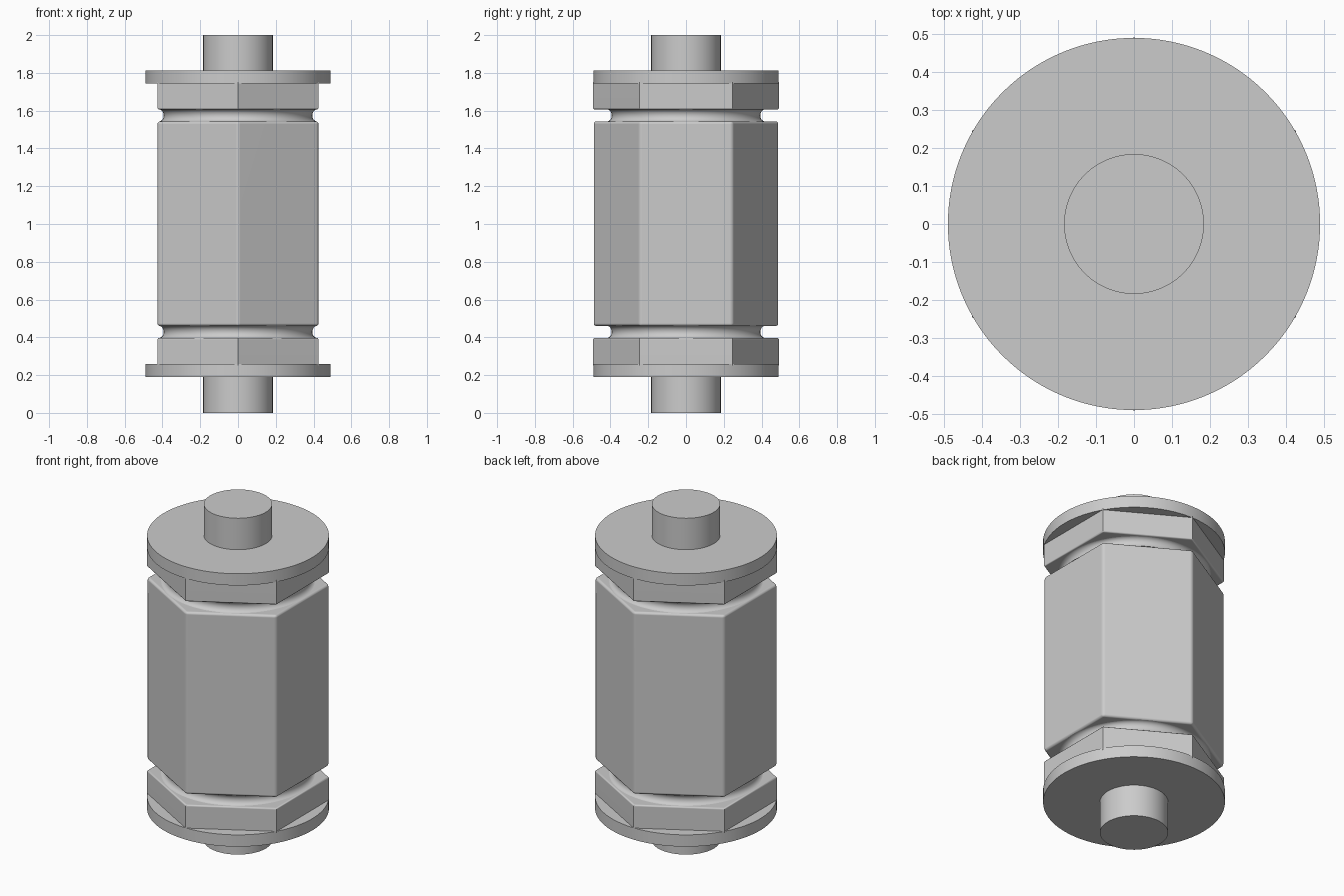
import bpy, bmesh, math

if "Cube" in bpy.data.objects:
    bpy.data.objects.remove(bpy.data.objects["Cube"])

steel = bpy.data.materials.new("steel grey")
steel.diffuse_color = (0.6, 0.6, 0.6, 1)
steel.use_nodes = True
steel.node_tree.nodes["Principled BSDF"].inputs["Base Color"].default_value = steel.diffuse_color


def finish(name, bm):
    """Turn a bmesh into a smooth-by-angle object with crisp flat faces."""
    bmesh.ops.recalc_face_normals(bm, faces=bm.faces)
    mesh = bpy.data.meshes.new(name)
    bm.to_mesh(mesh)
    bm.free()
    mesh.materials.append(steel)
    ob = bpy.data.objects.new(name, mesh)
    bpy.context.collection.objects.link(ob)
    bpy.ops.object.select_all(action='DESELECT')
    ob.select_set(True)
    bpy.context.view_layer.objects.active = ob
    bpy.ops.object.shade_smooth_by_angle(angle=math.radians(35))
    weighted = ob.modifiers.new("weighted normals", 'WEIGHTED_NORMAL')
    weighted.keep_sharp = True
    return ob


def turned(name, profile, sides, bevel=0.0, edge_test=None):
    """Stack rings of (radius, z), cap both ends, optionally round edges."""
    bm = bmesh.new()
    rings = []
    for r, z in profile:
        ring = []
        for i in range(sides):
            a = math.pi / 2 + 2 * math.pi * i / sides
            ring.append(bm.verts.new((r * math.cos(a), r * math.sin(a), z)))
        rings.append(ring)
    for lo, hi in zip(rings, rings[1:]):
        for i in range(sides):
            j = (i + 1) % sides
            bm.faces.new((lo[i], lo[j], hi[j], hi[i]))
    bm.faces.new(rings[0][::-1])
    bm.faces.new(rings[-1])
    if bevel:
        bm.normal_update()
        edges = [e for e in bm.edges if edge_test is None or edge_test(e)]
        bmesh.ops.bevel(bm, geom=edges, offset=bevel, offset_type='OFFSET',
                        segments=4, profile=0.5, affect='EDGES')
    return finish(name, bm)


HEX_R = 0.492

# Long hexagonal body with rounded edges
turned("hex_body", [(HEX_R, 0.46), (HEX_R, 1.543)], 6, 0.014)

# End fittings, the same at both ends
for end, flip in (("lower", False), ("upper", True)):
    def at(z):
        return 2.003 - z if flip else z

    # Round rod stub, flush with the overall height
    rod_start = 2.0 if flip else 0.0
    turned(end + "_rod", [(0.184, rod_start), (0.184, at(0.2))], 96)

    # Washer-like flange
    turned(end + "_flange", [(0.49, at(0.19)), (0.49, at(0.26))], 128)

    # Hexagonal nut, rounded only on the groove side
    inner = at(0.397)
    turned(end + "_nut", [(HEX_R, at(0.25)), (HEX_R, inner)], 6, 0.009,
           lambda e: all(abs(v.co.z - inner) < 1e-4 for v in e.verts))

    # Concave groove ring between nut and body
    groove = []
    for k in range(13):
        a = math.pi * k / 12
        groove.append((0.421 - 0.028 * math.sin(a),
                       at(0.4285 - 0.0325 * math.cos(a))))
    turned(end + "_groove", groove, 96)
